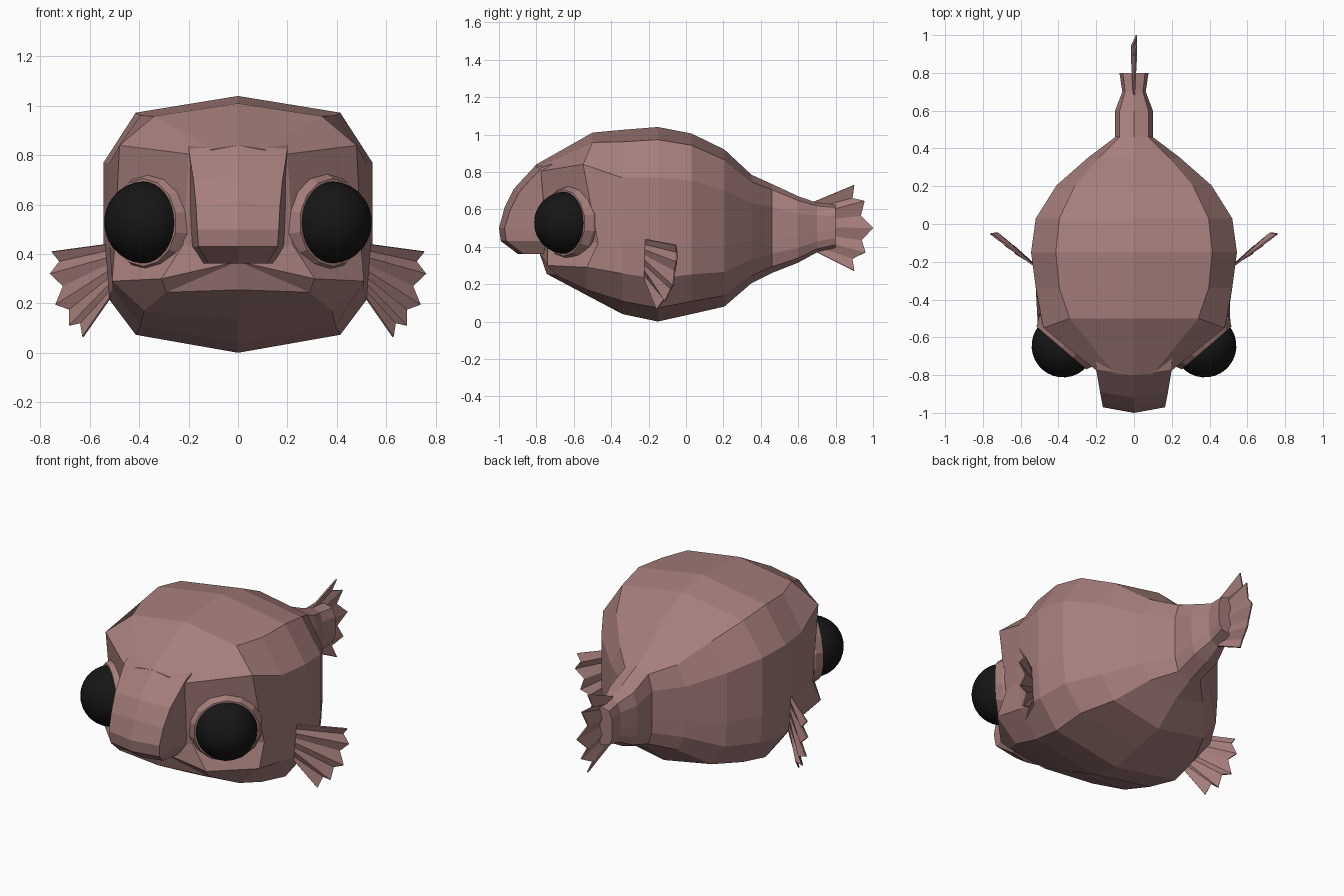
import bpy, bmesh, math
from mathutils import Vector, Matrix

if "Cube" in bpy.data.objects:
    bpy.data.objects.remove(bpy.data.objects["Cube"])


def material(name, color):
    m = bpy.data.materials.new(name)
    m.diffuse_color = color
    m.use_nodes = True
    m.node_tree.nodes["Principled BSDF"].inputs["Base Color"].default_value = m.diffuse_color
    return m


SKIN = material("skin", (0.38, 0.21, 0.20, 1))
BLACK = material("eye_black", (0.008, 0.008, 0.008, 1))


def finish(name, bm, mat):
    bmesh.ops.recalc_face_normals(bm, faces=bm.faces)
    me = bpy.data.meshes.new(name)
    bm.to_mesh(me)
    bm.free()
    me.materials.append(mat)
    ob = bpy.data.objects.new(name, me)
    bpy.context.collection.objects.link(ob)
    return ob


def loft(name, rows, closed=True, tips=(None, None)):
    """Skin rows of points; optional tip points close the ends with fans."""
    bm = bmesh.new()
    vs = [[bm.verts.new(p) for p in r] for r in rows]
    n = len(rows[0])
    span = n if closed else n - 1
    for a, b in zip(vs, vs[1:]):
        for i in range(span):
            j = (i + 1) % n
            bm.faces.new((a[i], a[j], b[j], b[i]))
    for tip, ring in zip(tips, (vs[0], vs[-1])):
        if tip:
            c = bm.verts.new(tip)
            for i in range(span):
                bm.faces.new((ring[i], ring[(i + 1) % n], c))
    return finish(name, bm, SKIN)


def both_sides(half):
    return half + [(-x, y, z) for x, y, z in half[-2:0:-1]]


# Body: face rings first, then scaled copies of one faceted section
face = [(0, -.8, .84), (.1, -.795, .825), (.2, -.775, .805), (.22, -.74, .44),
        (.31, -.74, .3), (.29, -.69, .245), (0, -.745, .255)]
brow = [(0, -.5, 1.01), (.34, -.5, .958), (.48, -.55, .84), (.5, -.47, .42),
        (.51, -.53, .29), (.38, -.53, .17), (0, -.52, .135)]
section = [(0, 1), (.76, .935), (1, .74), (1, .395), (.975, .22), (.76, .07), (0, 0)]
stations = [(-.34, 1.025, .04, .52), (-.15, 1.04, 0, .545), (.03, 1.005, .04, .52),
            (.205, .92, .08, .41), (.35, .785, .205, .245), (.46, .735, .26, .1),
            (.6, .67, .315, .1), (.7, .635, .37, .062), (.8, .625, .395, .077)]
rows = [both_sides(face), both_sides(brow)]
for y, top, bot, w in stations:
    rows.append(both_sides([(u * w, y, bot + v * (top - bot)) for u, v in section]))
loft("body", rows, tips=((0, -.785, .37), (0, .8, .51)))

# Snout: profile swept across its width, open against the face
profile = [(-.72, .86, .2), (-.8, .84, .2), (-.92, .71, .18), (-.97, .61, .17),
           (-1, .5, .165), (-.99, .43, .16), (-.9, .362, .12), (-.82, .37, .12),
           (-.76, .4, .14)]
rows = []
for y, z, w in profile:
    side = min(.2, w + .03)
    rows.append(both_sides([(0, y, z), (w, min(y + .03, -.71), z - .015 * (z > .6)),
                            (side, -.7, min(z, .8)), (0, -.69, min(z, .8))]))
loft("snout", rows, tips=((0, -.7, .8), (0, -.72, .4)))


def fan(name, a, b, outer, pleat):
    """Pleated fin between a straight root a-b and a ragged outer edge."""
    n = len(outer)
    inner = [Vector(a).lerp(Vector(b), i / (n - 1)) for i in range(n)]
    edge = [Vector(p) + Vector(pleat) * (-1) ** i for i, p in enumerate(outer)]
    ob = loft(name, [inner, edge], closed=False)
    mod = ob.modifiers.new("thickness", "SOLIDIFY")
    mod.thickness = .008
    mod.offset = 0


# Tail fin
tail = [(.9, .73), (.89, .66), (.955, .645), (.935, .565), (1, .5),
        (.94, .435), (.96, .37), (.89, .335), (.9, .27)]
fan("tail_fin", (0, .66, .63), (0, .68, .38), [(0, y, z) for y, z in tail], (.013, 0, 0))

# Side fins, eyes and eye rims, mirrored
fin = [(.745, .41), (.73, .37), (.752, .32), (.715, .27), (.73, .195),
       (.69, .175), (.675, .11), (.645, .12), (.62, .065)]
for s, label in ((1, "right"), (-1, "left")):
    fan(label + "_fin", (s * .53, -.22, .44), (s * .52, -.22, .22),
        [(s * x, -.21 + .8 * (x - .54), z) for x, z in fin], (s * .008, -.01, 0))

    normal = Vector((s * .65, -.76, 0)).normalized()
    place = Matrix.Translation((s * .375, -.645, .528)) @ \
        normal.to_track_quat('Z', 'Y').to_matrix().to_4x4()
    rim = [(.2, -.13), (.2, -.03), (.178, .015), (.16, .015), (.15, -.04)]
    loft(label + "_eye_rim",
         [[place @ Vector((r * math.cos(t), r * math.sin(t), d))
           for t in (math.tau * (i + .5) / 14 for i in range(14))] for r, d in rim])

    bm = bmesh.new()
    bmesh.ops.create_uvsphere(bm, u_segments=32, v_segments=16, radius=.167,
                              matrix=place)
    for f in bm.faces:
        f.smooth = True
    finish(label + "_eye", bm, BLACK)
